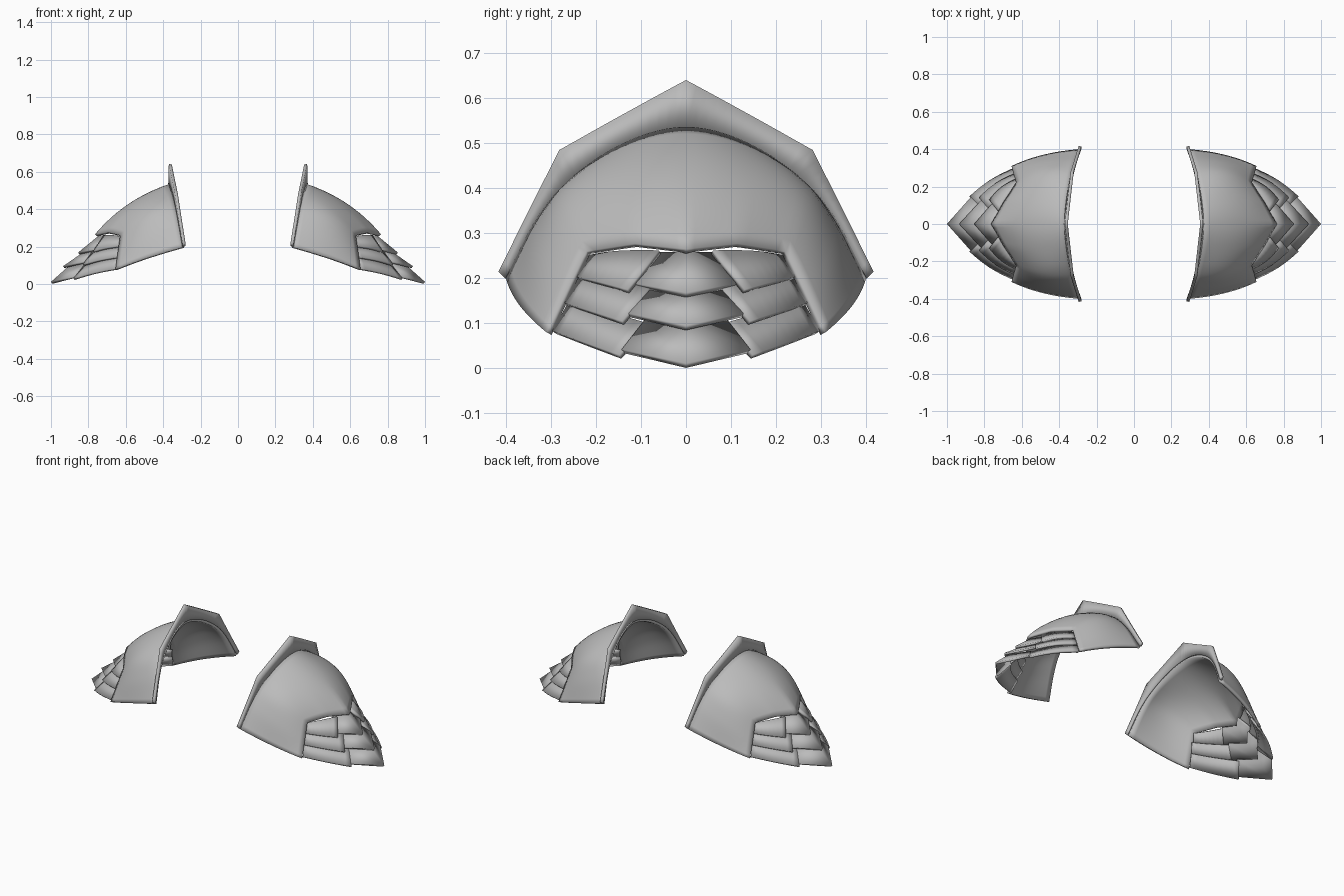
import bpy, bmesh, math
from mathutils import Vector as V

if "Cube" in bpy.data.objects:
    bpy.data.objects.remove(bpy.data.objects["Cube"])

steel = bpy.data.materials.new("plain_grey")
steel.use_nodes = True
steel.diffuse_color = (0.5, 0.5, 0.5, 1)
steel.node_tree.nodes["Principled BSDF"].inputs["Base Color"].default_value = (0.5, 0.5, 0.5, 1)


def linear(pts, t):
    """Point at t in 0..1 along a polyline."""
    s = min(t, 1) * (len(pts) - 1)
    i = min(int(s), len(pts) - 2)
    return V(pts[i]).lerp(V(pts[i + 1]), s - i)


def smooth(pts, t):
    """Point at t in 0..1 along a spline that is symmetric at its start."""
    p = [V(q) for q in pts]
    p = [p[1] * V((1, -1, 1))] + p + [2 * p[-1] - p[-2]]
    s = t * (len(pts) - 1)
    i = min(int(s), len(pts) - 2)
    f = s - i
    a, b, c, d = p[i:i + 4]
    return b + 0.5 * f * (c - a + f * (2 * a - 5 * b + 4 * c - d + f * (3 * (b - c) + d - a)))


def sheet(name, rows, thickness, offset=-1, both_sides=False, angle=35):
    """Skin rows of points, thicken them, and mirror to the other shoulder."""
    bm = bmesh.new()
    grid = [[bm.verts.new(p) for p in row] for row in rows]
    for r, s in zip(grid, grid[1:]):
        for i in range(len(r) - 1):
            bm.faces.new((r[i], r[i + 1], s[i + 1], s[i]))
    bm.normal_update()
    core = V((0.3, 0, 0))
    if sum(f.normal.dot(f.calc_center_median() - core) for f in bm.faces) < 0:
        bmesh.ops.reverse_faces(bm, faces=bm.faces)
    me = bpy.data.meshes.new(name)
    bm.to_mesh(me)
    bm.free()
    me.materials.append(steel)
    ob = bpy.data.objects.new(name, me)
    bpy.context.collection.objects.link(ob)
    bpy.ops.object.select_all(action="DESELECT")
    ob.select_set(True)
    bpy.context.view_layer.objects.active = ob
    bpy.ops.object.shade_smooth_by_angle(angle=math.radians(angle))
    sol = ob.modifiers.new("thickness", "SOLIDIFY")
    sol.thickness, sol.offset = thickness, offset
    sol.use_even_offset = True
    mir = ob.modifiers.new("other_shoulder", "MIRROR")
    mir.use_axis = (True, both_sides, False)
    mir.use_mirror_merge = False
    return ob


def mirrored(half):
    """Extend a row starting on y = 0 to the other side."""
    return [p * V((1, -1, 1)) for p in half[:0:-1]] + half


# Guide curves, from the crest down to the lower edge
inner = [(.365, 0, .535), (.355, .125, .505), (.335, .245, .43), (.315, .325, .34), (.29, .40, .20)]
middle = [(.585, 0, .428), (.55, .133, .42), (.495, .26, .376), (.49, .325, .27), (.485, .37, .14)]
lip = [(.765, 0, .265), (.70, .115, .277), (.63, .222, .26), (.643, .266, .17), (.655, .31, .08)]
crown = [(.362, 0, .64), (.33, .28, .485), (.288, .415, .215)]
N = 24
steps = [i / N for i in range(N + 1)]

# Domed shoulder shell
rows = []
for k in range(13):
    u = k / 12
    half = [smooth(inner, t) * (1 - u) * (1 - 2 * u) + smooth(middle, t) * 4 * u * (1 - u)
            + linear(lip, t) * u * (2 * u - 1) for t in steps]
    rows.append(mirrored(half))
sheet("shoulder_shell", rows, .015)

# Upright faceted collar along the neck side
sheet("neck_collar", [mirrored([smooth(inner, t) for t in steps]),
                      mirrored([linear(crown, t) for t in steps])], .016, 0)

# Overlapping scale plates: outer top, outer bottom, inner bottom, inner top
side_plates = [
    ((.61, .215, .252), (.63, .243, .203), (.775, .13, .175), (.72, .06, .262)),
    ((.615, .237, .205), (.64, .27, .145), (.83, .142, .105), (.775, .08, .18)),
    ((.63, .26, .15), (.65, .297, .083), (.88, .148, .03), (.83, .085, .10)),
]
# Ridge top, ridge bottom, wing bottom, wing top
centre_plates = [
    ((.745, 0, .258), (.855, 0, .168), (.75, .12, .19), (.695, .07, .258)),
    ((.82, 0, .175), (.935, 0, .095), (.815, .13, .123), (.755, .085, .185)),
    ((.90, 0, .10), (1.0, 0, .011), (.873, .143, .042), (.82, .09, .11)),
]
for name, side, centre in zip(("upper", "middle", "lower"), side_plates, centre_plates):
    a, b, c, d = map(V, side)
    out = V((.5, .8, .3)) * .014
    rows = [[p.lerp(q, i / 8) + out * math.sin(math.pi * i / 8) for i in range(9)]
            for p, q in ((a, d), (b, c))]
    sheet(name + "_side_scale", rows, .012, both_sides=True)
    a, b, c, d = map(V, centre)
    sheet(name + "_centre_scale", [mirrored([a, d]), mirrored([b, c])], .012, angle=20)
